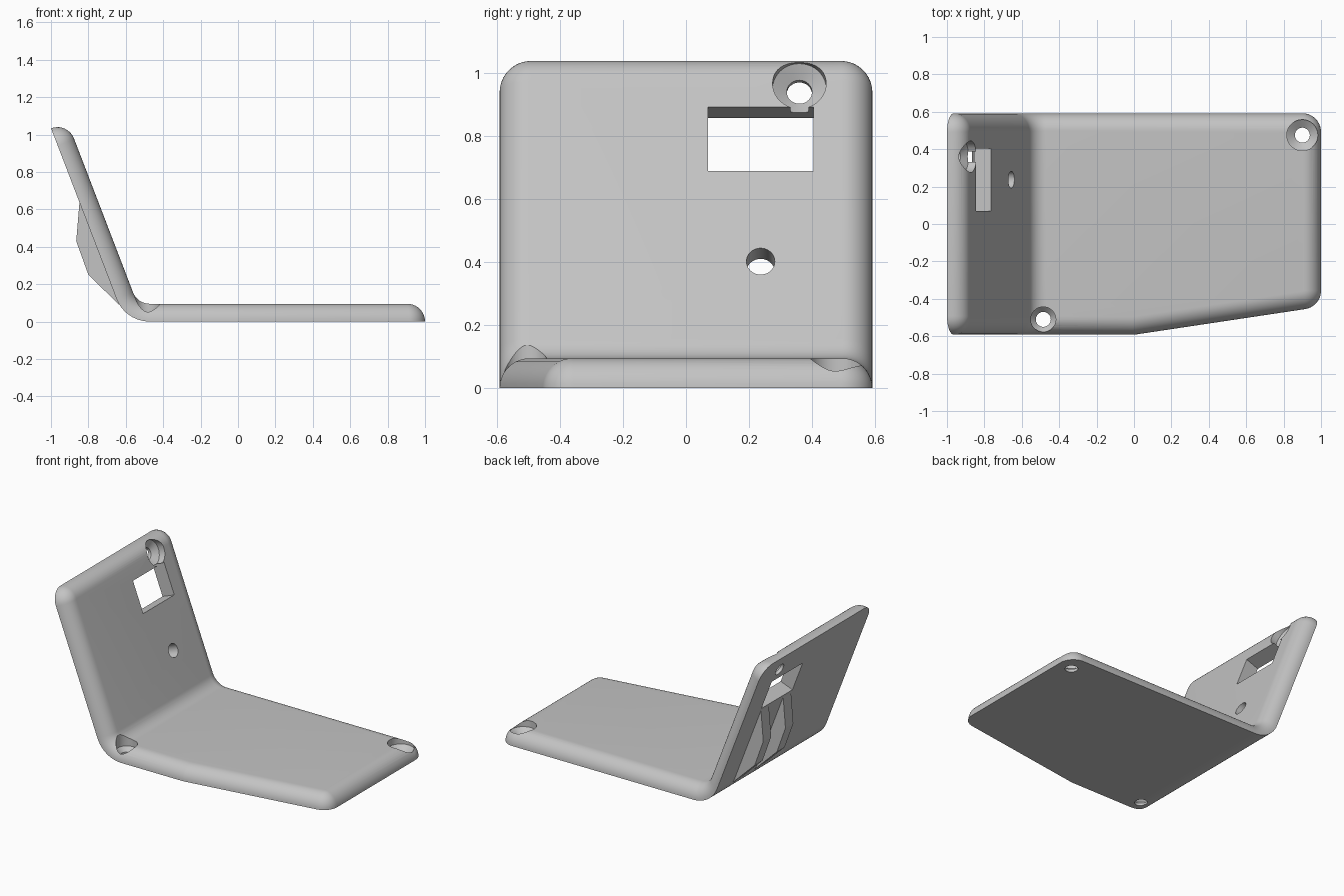
import bpy, bmesh, math
from mathutils import Matrix, Vector

if "Cube" in bpy.data.objects:
    bpy.data.objects.remove(bpy.data.objects["Cube"])

T = 0.095                      # sheet thickness, also the edge rounding radius
LEAN = math.radians(21)        # lean of the upright from vertical
S, C = math.sin(LEAN), math.cos(LEAN)
BEND = math.pi / 2 - LEAN
R_OUT = 0.19                   # outer bend radius
X0 = -0.603                    # where the outer faces would meet
TANGENT = R_OUT * math.tan(BEND / 2)
CX = X0 + TANGENT              # bend centre
ARC = R_OUT * BEND
U_TOP = CX - ARC - (1.1065 - TANGENT)
HALF = 0.592

grey = bpy.data.materials.new("grey_plastic")
grey.diffuse_color = (0.55, 0.55, 0.55, 1)
grey.use_nodes = True
grey.node_tree.nodes["Principled BSDF"].inputs["Base Color"].default_value = grey.diffuse_color


def make_object(name, bm):
    bmesh.ops.recalc_face_normals(bm, faces=bm.faces)
    mesh = bpy.data.meshes.new(name)
    bm.to_mesh(mesh)
    bm.free()
    mesh.materials.append(grey)
    obj = bpy.data.objects.new(name, mesh)
    bpy.context.collection.objects.link(obj)
    return obj


def loft(bm, rings):
    """Skin closed rings of points and cap both ends."""
    rows = [[bm.verts.new(p) for p in ring] for ring in rings]
    n = len(rows[0])
    for a, b in zip(rows, rows[1:]):
        for i in range(n):
            bm.faces.new((a[i], a[(i + 1) % n], b[(i + 1) % n], b[i]))
    bm.faces.new(rows[0][::-1])
    bm.faces.new(rows[-1])


# Flat outline: corner centres with the range of outward directions
RC = 0.1
corners = [(U_TOP + RC, -HALF + RC, 180, 270), (-0.007, -HALF + RC, 270, 278.6),
           (1 - RC, -0.356, 278.6, 360), (1 - RC, HALF - RC, 0, 90),
           (U_TOP + RC, HALF - RC, 90, 180)]


def outline(inset, h):
    pts = []
    for x, y, a0, a1 in corners:
        steps = 2 if a1 - a0 < 20 else 10
        for i in range(steps + 1):
            a = math.radians(a0 + (a1 - a0) * i / steps)
            pts.append((x + (RC - inset) * math.cos(a), y + (RC - inset) * math.sin(a), h))
    return pts


def bend(p):
    """Fold the flat sheet up into base, curved bend and leaning upright."""
    u, y, h = p
    if u >= CX:
        return Vector((u, y, h))
    a = min((CX - u) / ARC, 1) * BEND
    r = R_OUT - h
    x, z = CX - r * math.sin(a), R_OUT - r * math.cos(a)
    extra = max(CX - ARC - u, 0)
    return Vector((x - extra * S, y, z + extra * C))


# Bent bracket sheet with rounded inner edges
bm = bmesh.new()
angles = [math.pi / 2 * i / 10 for i in range(11)]
loft(bm, [outline(T * (1 - math.cos(a)), T * math.sin(a)) for a in angles])
for i in range(13):
    bmesh.ops.bisect_plane(bm, geom=bm.verts[:] + bm.edges[:] + bm.faces[:],
                           plane_co=(CX - ARC * i / 12, 0, 0), plane_no=(1, 0, 0))
for v in bm.verts:
    v.co = bend(v.co)
bracket = make_object("bent_bracket", bm)

# Frame of the upright: x across, y up the slope, z out of the inner face
UPRIGHT = Matrix(((0, -S, C, X0), (1, 0, 0, 0), (0, C, S, 0), (0, 0, 0, 1)))
FLAT = Matrix.Identity(4)


def lathe_cutter(name, frame, x, y, profile):
    bm = bmesh.new()
    loft(bm, [[frame @ Vector((x + r * math.cos(a), y + r * math.sin(a), h))
               for a in (2 * math.pi * i / 40 for i in range(40))] for r, h in profile])
    return make_object(name, bm)


def screw_profile(head):
    return [(0.04, -0.1), (0.04, 0.02), (head, 0.05), (head, 0.3)]


# Countersunk screw holes, small round hole and rectangular window
cutters = [
    lathe_cutter("end_screw_cutter", FLAT, 0.9, 0.475, screw_profile(0.083)),
    lathe_cutter("bend_screw_cutter", FLAT, -0.485, -0.51, screw_profile(0.067)),
    lathe_cutter("upright_screw_cutter", UPRIGHT, 0.36, 1.0, screw_profile(0.085)),
    lathe_cutter("small_hole_cutter", UPRIGHT, 0.237, 0.395, [(0.045, -0.1), (0.045, 0.2)]),
]
bm = bmesh.new()
loft(bm, [[UPRIGHT @ Vector((x, y, h)) for x, y in
           ((0.07, 0.702), (0.405, 0.702), (0.405, 0.92), (0.07, 0.92))] for h in (-0.1, 0.2)])
cutters.append(make_object("window_cutter", bm))

bpy.context.view_layer.objects.active = bracket
for cutter in cutters:
    cutter.hide_render = True
    mod = bracket.modifiers.new(cutter.name, 'BOOLEAN')
    mod.operation, mod.solver, mod.object = 'DIFFERENCE', 'EXACT', cutter
    bpy.ops.object.modifier_apply(modifier=mod.name)
for cutter in cutters:
    bpy.data.objects.remove(cutter)

bpy.ops.object.select_all(action='DESELECT')
bracket.select_set(True)
bpy.ops.object.shade_smooth_by_angle(angle=math.radians(30))

# Pair of ribs on the back of the upright, either side of the small hole
rib = [(-0.846, 0.655), (-0.865, 0.43), (-0.80, 0.25), (-0.636, 0.09),
       (-0.585, 0.12), (-0.80, 0.655)]
for name, y0, y1 in (("left_rib", 0.075, 0.16), ("right_rib", 0.315, 0.40)):
    bm = bmesh.new()
    loft(bm, [[(x, y, z) for x, z in rib] for y in (y0, y1)])
    make_object(name, bm)
